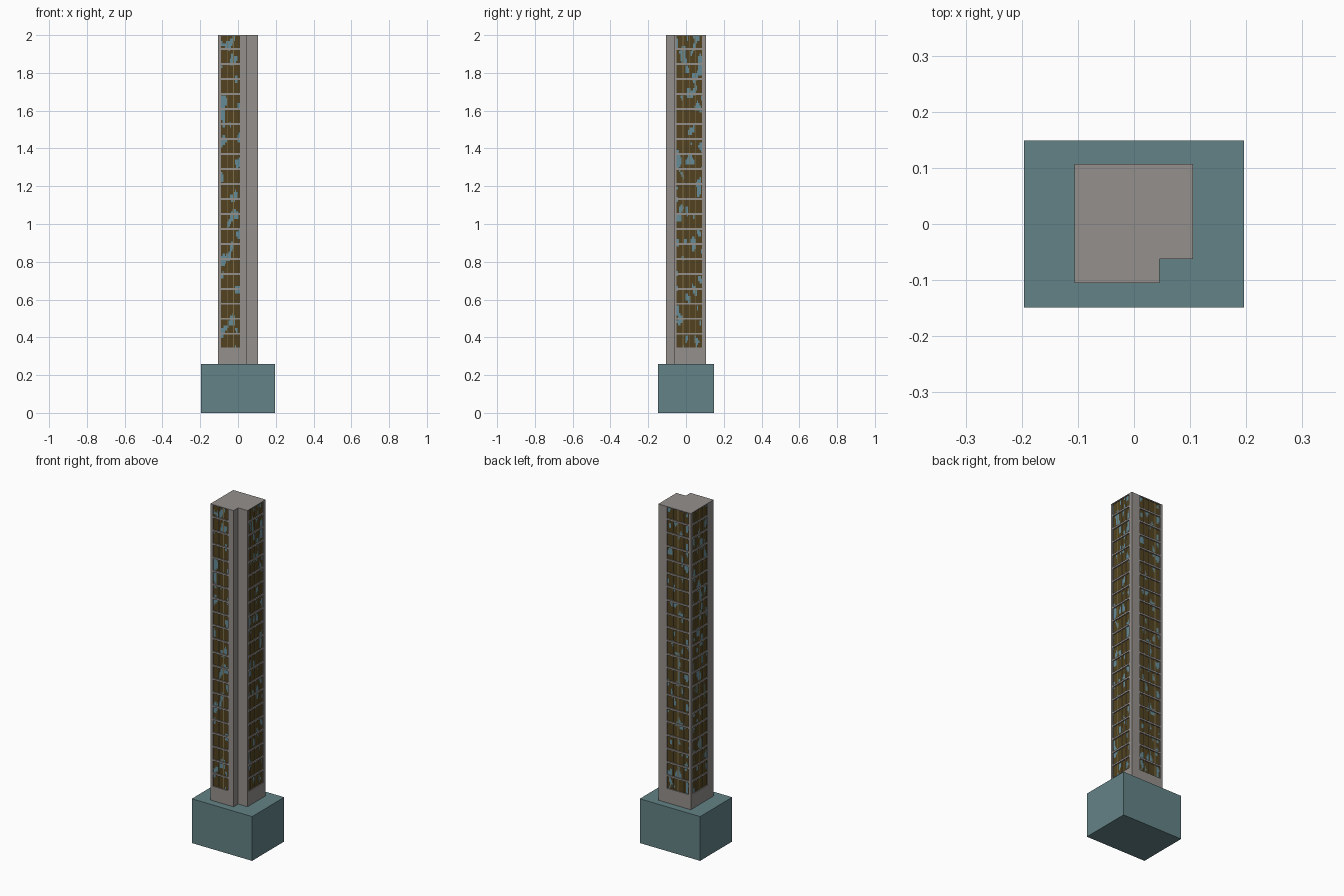
import bpy, bmesh
from mathutils import Vector, noise

if "Cube" in bpy.data.objects:
    bpy.data.objects.remove(bpy.data.objects["Cube"])


def material(name, rgb):
    m = bpy.data.materials.new(name)
    m.diffuse_color = (*rgb, 1)
    m.use_nodes = True
    m.node_tree.nodes["Principled BSDF"].inputs["Base Color"].default_value = m.diffuse_color
    return m


GREY = material("warm grey concrete", (0.30, 0.28, 0.265))
TEAL = material("teal podium", (0.127, 0.225, 0.24))
BROWN = material("dark bronze glass", (0.084, 0.055, 0.014))
BLUE = material("sky blue glass", (0.13, 0.26, 0.31))
OCHRE = material("ochre mullion", (0.21, 0.16, 0.07))


def finish(name, bm, *mats):
    me = bpy.data.meshes.new(name)
    bm.to_mesh(me)
    bm.free()
    for m in mats:
        me.materials.append(m)
    ob = bpy.data.objects.new(name, me)
    bpy.context.collection.objects.link(ob)
    return ob


def prism(bm, pts, z0, z1):
    """Extrude a counter-clockwise footprint from z0 to z1."""
    lo = [bm.verts.new((x, y, z0)) for x, y in pts]
    hi = [bm.verts.new((x, y, z1)) for x, y in pts]
    bm.faces.new(lo[::-1])
    bm.faces.new(hi)
    n = len(pts)
    for i in range(n):
        j = (i + 1) % n
        bm.faces.new((lo[i], lo[j], hi[j], hi[i]))


def part(name, pts, z0, z1, mat):
    bm = bmesh.new()
    prism(bm, pts, z0, z1)
    return finish(name, bm, mat)


DEPTH = 0.007
Z0, TOP, PITCH = 0.345, 2.0, 0.0793
X0, X1, Y0, Y1 = -0.106, 0.105, -0.105, 0.107
NX, NY = 0.045, -0.062          # corner notch
outline = [(X0, Y0), (NX, Y0), (NX, NY), (X1, NY), (X1, Y1), (X0, Y1)]

# Window bays: start and end along the counter-clockwise outline, column count
bays = {
    "front": ((-0.09, Y0), (0.01, Y0), 3),
    "right": ((X1, -0.05), (X1, 0.085), 4),
    "back": ((0.048, Y1), (-0.09, Y1), 4),
    "left": ((X0, 0.085), (X0, -0.05), 4),
}


def axes(a, b):
    a, b = Vector(a), Vector(b)
    d = (b - a).normalized()
    return a, b, d, Vector((-d.y, d.x))   # along, inward


def recess(key):
    a, b, d, n = axes(*bays[key][:2])
    return [tuple(p) for p in (a, a + n * DEPTH, b + n * DEPTH, b)]


# Podium
part("podium", [(-0.196, -0.149), (0.196, -0.149), (0.196, 0.149), (-0.196, 0.149)],
     0, 0.26, TEAL)

# Tower foot and shaft with recessed bays
part("tower_foot", outline, 0.26, Z0, GREY)
shaft = ([outline[0]] + recess("front") + outline[1:4] + recess("right")
         + [outline[4]] + recess("back") + [outline[5]] + recess("left"))
part("tower_shaft", shaft, Z0, TOP - 0.005, GREY)
part("roof_slab", outline, TOP - 0.005, TOP, GREY)

# Floor slabs crossing the bays
bm = bmesh.new()
for key in bays:
    for i in range(20):
        zc = 0.419 + i * PITCH
        a, p, q, b = recess(key)
        prism(bm, [a, b, q, p], zc - 0.005, zc + 0.005)
finish("floor_slabs", bm, GREY)

# Glass and mullions
for k, (key, (s, e, cols)) in enumerate(bays.items()):
    a, b, d, n = axes(s, e)
    width = (b - a).length
    base = a + n * (DEPTH - 0.001)
    nu, nv = cols * 5, 126
    bm = bmesh.new()
    grid = [[bm.verts.new((*(base + d * width * i / nu), Z0 + (TOP - 0.005 - Z0) * j / nv))
             for i in range(nu + 1)] for j in range(nv + 1)]
    for j in range(nv):
        for i in range(nu):
            f = bm.faces.new((grid[j][i], grid[j][i + 1], grid[j + 1][i + 1], grid[j + 1][i]))
            c = f.calc_center_median()
            u = (c.xy - a).dot(d)
            # sky reflections as scattered irregular patches
            f.material_index = int(noise.noise(Vector((u * 36, c.z * 17, k * 7.3 + 0.4))) > 0.3)
    finish(key + "_glass", bm, BROWN, BLUE)

    bm = bmesh.new()
    for i in range(1, cols):
        m = a + d * width * i / cols
        w = d * 0.0022
        prism(bm, [m - w + n * 0.003, m + w + n * 0.003,
                   m + w + n * DEPTH, m - w + n * DEPTH], Z0, TOP - 0.005)
    finish(key + "_mullions", bm, OCHRE)
